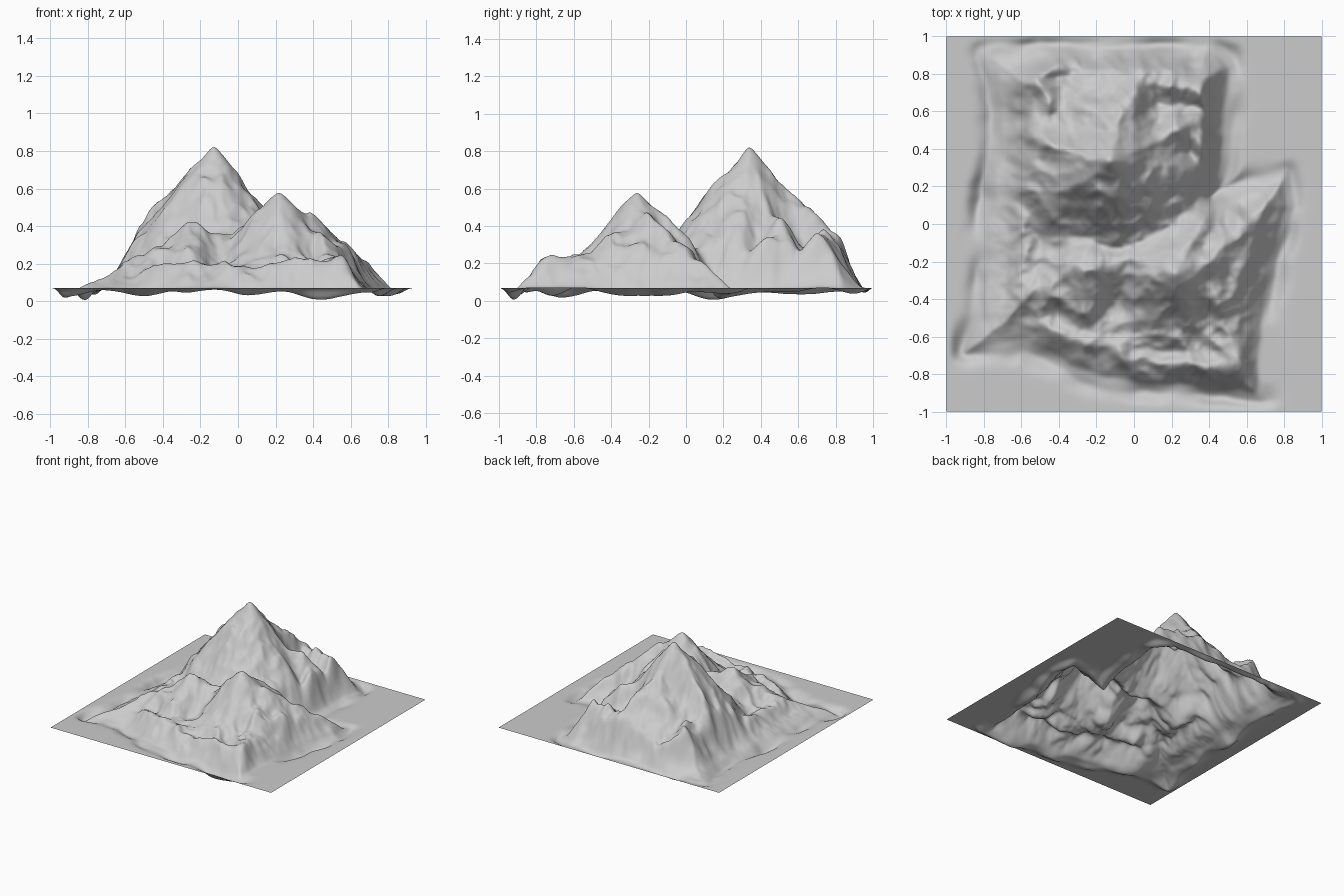
import bpy, bmesh, math
from mathutils import Vector, noise

if "Cube" in bpy.data.objects:
    bpy.data.objects.remove(bpy.data.objects["Cube"])

BASE = 0.07      # level of the flat ground
N = 190          # grid resolution

# outline of the mountain foot (x, y)
FOOT = [(-.78, .9), (-.5, .97), (.4, .96), (.51, .85), (.51, .45), (.42, .14),
        (.6, .2), (.79, .27), (.83, .1), (.73, -.2), (.67, -.92),
        (0, -.87), (-.35, -.77), (-.6, -.65), (-.9, -.67), (-.82, -.5),
        (-.8, .1), (-.74, .38)]

# ridge crests: (side slope, [(x, y, z), ...])
RIDGES = [
    (1.5, [(-.58, .46, .32), (-.46, .42, .49), (-.3, .38, .61), (-.13, .34, .81),
           (.1, .45, .49), (.3, .52, .4), (.4, .35, .32)]),           # main crest
    (1.2, [(-.13, .34, .81), (-.12, .5, .63),
           (.05, .77, .39), (.33, .7, .36)]),                         # north arm
    (1.2, [(-.45, .62, .37), (-.53, .76, .36), (-.38, .87, .24)]),    # north-west mound
    (1.1, [(-.75, -.4, .14), (-.26, -.26, .41), (-.02, -.2, .34),
           (.22, -.26, .555), (.4, -.2, .44), (.73, .15, .14)]),      # front crest
    (1.2, [(.22, -.26, .555), (.38, .06, .3)]),                       # north-east spur
    (1.1, [(.22, -.26, .555), (.25, -.58, .26)]),                     # south spur
    (1.1, [(.4, -.2, .44), (.53, -.7, .22)]),                         # south-east spur
    (1.0, [(-.5, -.55, .18), (.2, -.74, .22), (.53, -.74, .22)]),     # front bench
    (1.1, [(-.26, -.26, .41), (-.25, -.45, .27)]),                    # small spur
    (1.0, [(-.58, .2, .2), (-.62, -.4, .18)]),                        # west rim
    (1.0, [(-.55, .85, .2), (.35, .87, .21)]),                        # back rim
]


def seg(px, py, ax, ay, bx, by):
    """Distance to a segment and the position along it."""
    dx, dy = bx - ax, by - ay
    t = ((px - ax) * dx + (py - ay) * dy) / (dx * dx + dy * dy)
    t = min(1, max(0, t))
    return math.hypot(px - ax - t * dx, py - ay - t * dy), t


def smooth(t):
    t = min(1, max(0, t))
    return t * t * (3 - 2 * t)


def foot_distance(x, y):
    """Signed distance to the foot, positive inside."""
    best, inside = 9, False
    for (ax, ay), (bx, by) in zip(FOOT, FOOT[1:] + FOOT[:1]):
        best = min(best, seg(x, y, ax, ay, bx, by)[0])
        if (ay > y) != (by > y) and x < ax + (y - ay) / (by - ay) * (bx - ax):
            inside = not inside
    return best if inside else -best


def height(x, y):
    # winding of crests and outline, fading out at the two summits
    peak = min(math.hypot(x + .13, y - .34), math.hypot(x - .22, y + .26))
    calm = smooth(peak / 0.22)
    w = noise.noise_vector(Vector((x * 4, y * 4, 1.7))) * 0.03
    w += noise.noise_vector(Vector((x * 10, y * 10, 5.1))) * 0.014
    wx, wy = x + w.x * calm, y + w.y * calm
    border = smooth((1 - max(abs(x), abs(y))) / 0.06)
    d = foot_distance(wx, wy)
    # shallow moat around the foot
    dip = 0.042 * math.exp(-((d + 0.03) / 0.045) ** 2)
    dip *= max(0, 0.7 + 1.5 * noise.noise(Vector((x * 3.5, y * 3.5, 9))))
    z = BASE - dip * border
    if d <= 0:
        return max(0, z)
    # blend of rounded ridges over a low plateau
    total = math.exp(45 * 0.1)
    for slope, pts in RIDGES:
        top = 0
        for (ax, ay, az), (bx, by, bz) in zip(pts, pts[1:]):
            r, t = seg(wx, wy, ax, ay, bx, by)
            r = math.hypot(r, 0.018) - 0.018
            top = max(top, az + (bz - az) * t - BASE - slope * r)
        total += math.exp(45 * top) - 1
    top = math.log(total) / 45
    # weathered gullies
    rough = 0.0
    for f, a in ((5, .035), (11, .018), (23, .006)):
        rough += a * (0.4 - 2 * abs(noise.noise(Vector((x * f, y * f, f)))))
    top += rough * smooth(0.2 + peak / 0.2)
    width = 0.16 + 0.1 * smooth((-0.4 - x) / 0.2)     # gentler western foot
    return max(0, z + top * smooth(0.06 + d / width) * smooth(d / 0.05) * border)


# terrain sheet
bm = bmesh.new()
bmesh.ops.create_grid(bm, x_segments=N, y_segments=N, size=1)
for v in bm.verts:
    v.co.z = height(v.co.x, v.co.y)
inner = [v for v in bm.verts if not v.is_boundary]
for _ in range(2):
    bmesh.ops.smooth_vert(bm, verts=inner, factor=0.4, use_axis_z=True)
for f in bm.faces:
    f.smooth = True
mesh = bpy.data.meshes.new("mountain_terrain")
bm.to_mesh(mesh)
bm.free()
bpy.context.collection.objects.link(bpy.data.objects.new("mountain_terrain", mesh))
